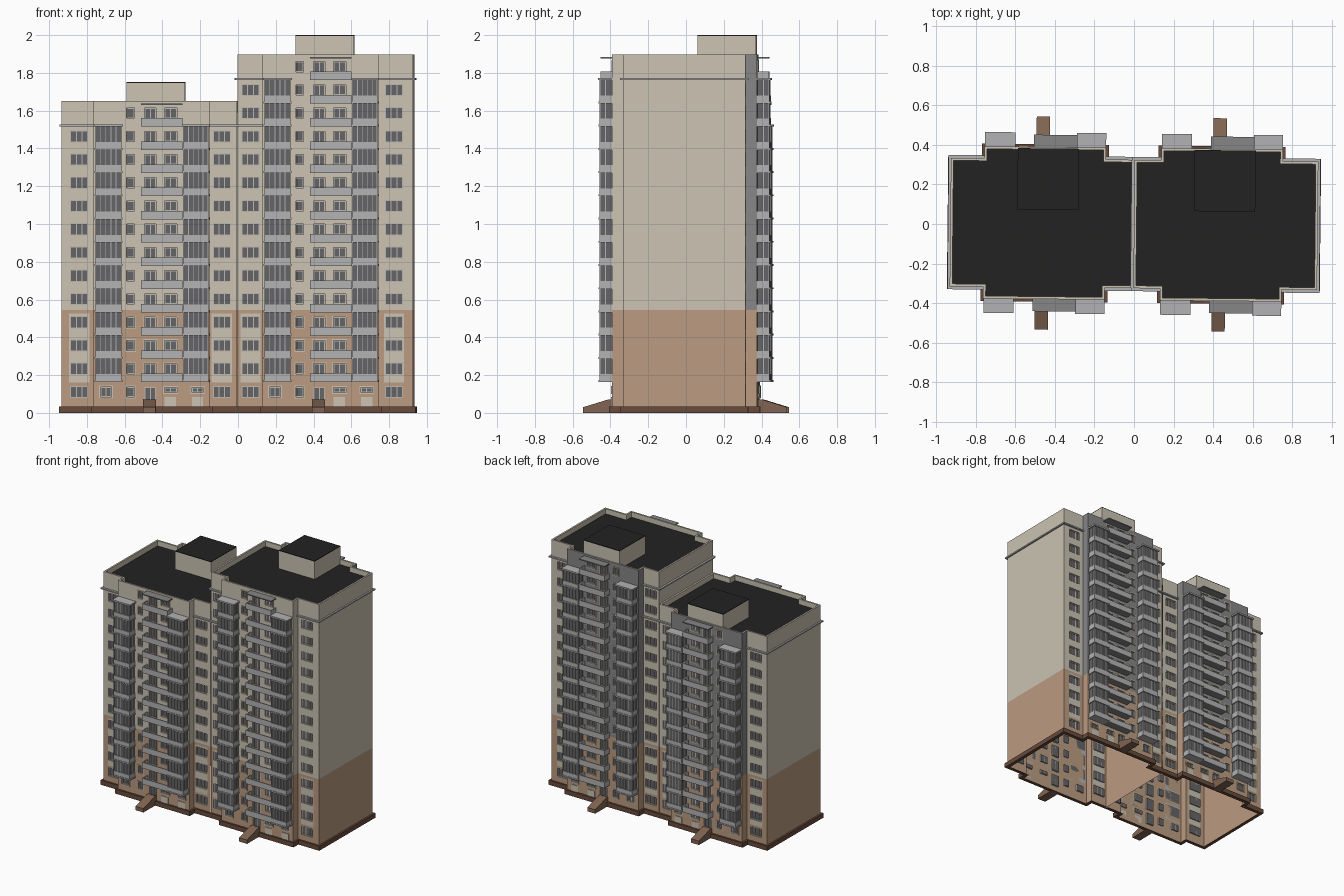
import bpy, math
from mathutils import Matrix

if "Cube" in bpy.data.objects:
    bpy.data.objects.remove(bpy.data.objects["Cube"])

COL = {"beige": (.60, .55, .45), "brown": (.50, .33, .22), "plinth": (.14, .07, .045),
       "wall_grey": (.24, .24, .24), "light_grey": (.45, .45, .46), "frame": (.50, .48, .44),
       "glass": (.13, .13, .135), "roof": (.016, .016, .016), "porch": (.22, .13, .085)}
parts = {}
S = 1                      # 1 = front half, -1 = mirrored back half
E, F = .325, .385          # half depth of end wings / centre block
BROWN_TOP, PITCH = .545, .123


def quad(name, mat, pts):
    v, f = parts.setdefault((name, mat), ([], []))
    pts = [(x, y * S, z) for x, y, z in pts]
    if S < 0:
        pts.reverse()
    n = len(v)
    v.extend(pts)
    f.append(tuple(range(n, n + len(pts))))


def box(name, mat, x0, x1, y0, y1, z0, z1):
    quad(name, mat, [(x0, y0, z0), (x1, y0, z0), (x1, y0, z1), (x0, y0, z1)])
    quad(name, mat, [(x1, y1, z0), (x0, y1, z0), (x0, y1, z1), (x1, y1, z1)])
    quad(name, mat, [(x0, y1, z0), (x0, y0, z0), (x0, y0, z1), (x0, y1, z1)])
    quad(name, mat, [(x1, y0, z0), (x1, y1, z0), (x1, y1, z1), (x1, y0, z1)])
    quad(name, mat, [(x0, y0, z1), (x1, y0, z1), (x1, y1, z1), (x0, y1, z1)])
    quad(name, mat, [(x0, y1, z0), (x1, y1, z0), (x1, y0, z0), (x0, y0, z0)])


def window(x0, x1, z0, z1, y, panes, trim):
    # recessed pane, reveals, frame bars and optional raised surround
    d, t = y + .012, .005
    quad("window_glass", "glass", [(x0, d, z0), (x1, d, z0), (x1, d, z1), (x0, d, z1)])
    for p, q in (((x0, z0), (x1, z0)), ((x1, z0), (x1, z1)), ((x1, z1), (x0, z1)), ((x0, z1), (x0, z0))):
        quad("window_reveals", "frame", [(p[0], y, p[1]), (q[0], y, q[1]), (q[0], d, q[1]), (p[0], d, p[1])])
    for i in range(panes + 1):
        x = x0 + (x1 - x0 - t) * i / panes
        box("window_frames", "frame", x, x + t, d - .005, d, z0, z1)
    for z in (z0, z1 - t):
        box("window_frames", "frame", x0, x1, d - .005, d, z, z + t)
    if trim:
        w = .007
        for a, b, c, e in ((x0 - w, x0, z0 - w, z1 + w), (x1, x1 + w, z0 - w, z1 + w),
                           (x0, x1, z0 - w, z0), (x0, x1, z1, z1 + w)):
            box("window_surrounds", "beige", a, b, y - .004, y, c, e)


def facade(name, x0, x1, y, top, holes, upper, panel=None):
    # wall split into a grid, leaving out the window openings
    xs, zs = {x0, x1}, {0, BROWN_TOP, top}
    for h in holes + ([panel] if panel else []):
        xs.update(h[:2])
        zs.update(h[2:4])
    xs, zs = sorted(xs), sorted(zs)
    inside = lambda h, x, z: h[0] < x < h[1] and h[2] < z < h[3]
    for a, b in zip(xs, xs[1:]):
        for c, d in zip(zs, zs[1:]):
            x, z = (a + b) / 2, (c + d) / 2
            if any(inside(h, x, z) for h in holes):
                continue
            low = z < BROWN_TOP and not (panel and inside(panel, x, z))
            quad(name, "brown" if low else upper, [(a, y, c), (b, y, c), (b, y, d), (a, y, d)])
    for h in holes:
        window(h[0], h[1], h[2], h[3], y, h[4], h[5])


def side(name, x, y0, y1, top, direction, upper):
    for a, b, m in ((0, BROWN_TOP, "brown"), (BROWN_TOP, top, upper)):
        p = [(x, y0, a), (x, y1, a), (x, y1, b), (x, y0, b)]
        quad(name, m, p if direction > 0 else p[::-1])


def glazed_bay(x0, x1, n):
    for k in range(1, n):
        z = .04 + PITCH * k
        box("bay_slabs", "light_grey", x0, x1, -.455, -F, z, z + .01)
        box("bay_parapets", "light_grey", x0 + .004, x1 - .004, -.451, -F, z + .01, z + .042)
        box("bay_glazing", "glass", x0 + .008, x1 - .008, -.446, -F, z + .042, z + PITCH)
        for i in range(6):
            x = x0 + .004 + (x1 - x0 - .012) * i / 5
            box("bay_mullions", "light_grey", x, x + .004, -.45, -.445, z + .042, z + PITCH)
        for x in (x0 + .005, x1 - .009):
            box("bay_mullions", "light_grey", x, x + .004, -.42, -.415, z + .042, z + PITCH)
    z = .04 + PITCH * n
    box("bay_roofs", "light_grey", x0 - .003, x1 + .003, -.458, -F, z, z + .012)


def balcony(x0, x1, z):
    box("balcony_slabs", "wall_grey", x0, x1, -.44, -F, z, z + .008)
    box("balcony_rails", "light_grey", x0, x1, -.445, -.437, z, z + .045)
    for x in (x0, x1 - .007):
        box("balcony_rails", "light_grey", x, x + .007, -.437, -F, z, z + .045)


def inset(pts, t):
    out = []
    for i, (x, y) in enumerate(pts):
        sx = sy = 0
        for a, b in ((pts[i - 1], pts[i]), (pts[i], pts[(i + 1) % len(pts)])):
            dx, dy = b[0] - a[0], b[1] - a[1]
            l = math.hypot(dx, dy)
            sx, sy = sx - dy / l, sy + dx / l
        out.append((x + t * sx, y + t * sy))
    return out


def tower(a, c, b, n, top, wl, wr):
    # a..b full width, centre block starts at c; wl / wr = wing window x start
    global S
    d = c + .615
    for S in (1, -1):
        upper = "beige" if S > 0 else "wall_grey"
        row = lambda k: .111 + PITCH * k
        # end wings with a column of three-pane windows
        for x0, x1, w in ((a, c, wl), (d, b, wr)):
            holes = [(w, w + .095, row(k) - .032, row(k) + .032, 3, False) for k in range(n)]
            facade("wing_walls", x0, x1, -E, top, holes, "beige", (w - .006, w + .101, .16, .525))
            z = .04 + PITCH * n
            box("cornices", "light_grey", x0 - .012, x1 + .012, -E - .015, -E, z, z + .01)
        # centre block openings
        holes = [(c + .175, c + .215, row(k) - .027, row(k) + .027, 1, True) for k in range(n + 1)]
        holes += [(c + .27, c + .33, row(k) - .06, row(k) + .027, 2, k > 0) for k in range(n + 1)]
        holes += [(c + .375, c + .44, row(k) - .027, row(k) + .027, 2, True) for k in range(1, n + 1)]
        holes += [(c + .375, c + .44, .108, .135, 2, True), (c + .52, c + .58, .108, .135, 2, True),
                  (c + .035, c + .095, .085, .137, 2, True)]
        facade("centre_wall", c, d, -F, top, holes, upper)
        side("centre_returns", c, -F, -E, top, -1, upper)
        side("centre_returns", d, -F, -E, top, 1, upper)
        if a > -.5:
            side("inner_wall", a, -E, 0, top, -1, "beige")
            box("cornices", "light_grey", a - .015, a, -E, 0, .04 + PITCH * n, .05 + PITCH * n)
            side("end_wall", b, -E, 0, top, 1, "beige")
            box("cornices", "light_grey", b, b + .012, -E, 0, .04 + PITCH * n, .05 + PITCH * n)
        else:
            side("end_wall", a, -E, 0, top, -1, "beige")
            box("cornices", "light_grey", a - .012, a, -E, 0, .04 + PITCH * n, .05 + PITCH * n)
            quad("inner_wall", "beige", [(b, -E, top - .06), (b, 0, top - .06), (b, 0, top), (b, -E, top)])
        # bays, balconies and the canopy over the top balcony
        glazed_bay(c + .005, c + .152, n)
        glazed_bay(c + .47, c + .612, n)
        for k in range(1, n + 1):
            balcony(c + .25, c + .47, .04 + PITCH * k)
        z = .03 + PITCH * (n + 1)
        box("canopy", "wall_grey", c + .25, c + .47, -.447, -F, z, z + .008)
        # service doors and sloping entrance porch
        for x in (c + .375, c + .52):
            box("service_doors", "beige", x, x + .06, -F - .004, -F, .035, .085)
        x0, x1 = c + .262, c + .33
        prof = [(-F, 0), (-.54, 0), (-.54, .03), (-.41, .07), (-F, .07)]
        for i, p in enumerate(prof[:-1]):
            q = prof[i + 1]
            quad("porch", "porch", [(x1, *p), (x0, *p), (x0, *q), (x1, *q)])
        quad("porch", "porch", [(x1, *p) for p in prof[::-1]])
        quad("porch", "porch", [(x0, *p) for p in prof])
    S = 1
    # roof, parapet and plinth follow the footprint
    pts = [(a, -E), (c, -E), (c, -F), (d, -F), (d, -E), (b, -E),
           (b, E), (d, E), (d, F), (c, F), (c, E), (a, E)]
    inn, out = inset(pts, .013), inset(pts, -.014)
    zr = top - .04
    quad("roof", "roof", [(x, y, zr) for x, y in inn])
    for i in range(12):
        j = (i + 1) % 12
        p, q, r, s, u, v = pts[i], pts[j], inn[i], inn[j], out[i], out[j]
        quad("parapet", "beige", [(*p, top), (*q, top), (*s, top), (*r, top)])
        quad("parapet", "beige", [(*s, zr), (*r, zr), (*r, top), (*s, top)])
        if i == (5 if a < -.5 else 11):
            continue
        quad("plinth", "plinth", [(*u, 0), (*v, 0), (*v, .035), (*u, .035)])
        quad("plinth", "plinth", [(*u, .035), (*v, .035), (*q, .035), (*p, .035)])
        quad("plinth", "plinth", [(*r, 0), (*s, 0), (*v, 0), (*u, 0)])
    # rooftop machine room
    x0, x1, y0, y1 = c + .168, c + .478, .068, .378
    box("machine_room", "beige", x0, x1, y0, y1, zr, top + .097)
    box("machine_room_roof", "roof", x0, x1, y0, y1, top + .097, top + .102)


tower(-.93, -.76, -.003, 12, 1.65, -.885, -.13)
tower(0, .135, .93, 14, 1.898, .022, .782)
# lower cornice carried across the joint
for S in (1, -1):
    box("joint_cornice", "light_grey", 0, .135, -E - .015, -E, .04 + PITCH * 12, .05 + PITCH * 12)

mats = {}
for k, c in COL.items():
    mats[k] = bpy.data.materials.new(k)
    mats[k].diffuse_color = (*c, 1)
for (name, mat), (v, f) in parts.items():
    me = bpy.data.meshes.new(name)
    me.from_pydata(v, [], f)
    me.transform(Matrix.Rotation(-.0105, 4, 'Z'))
    me.materials.append(mats[mat])
    bpy.context.collection.objects.link(bpy.data.objects.new(name + "_" + mat, me))

for m in bpy.data.materials:
    if m.users and not m.is_grease_pencil:
        m.use_nodes = True
        m.node_tree.nodes["Principled BSDF"].inputs["Base Color"].default_value = m.diffuse_color
